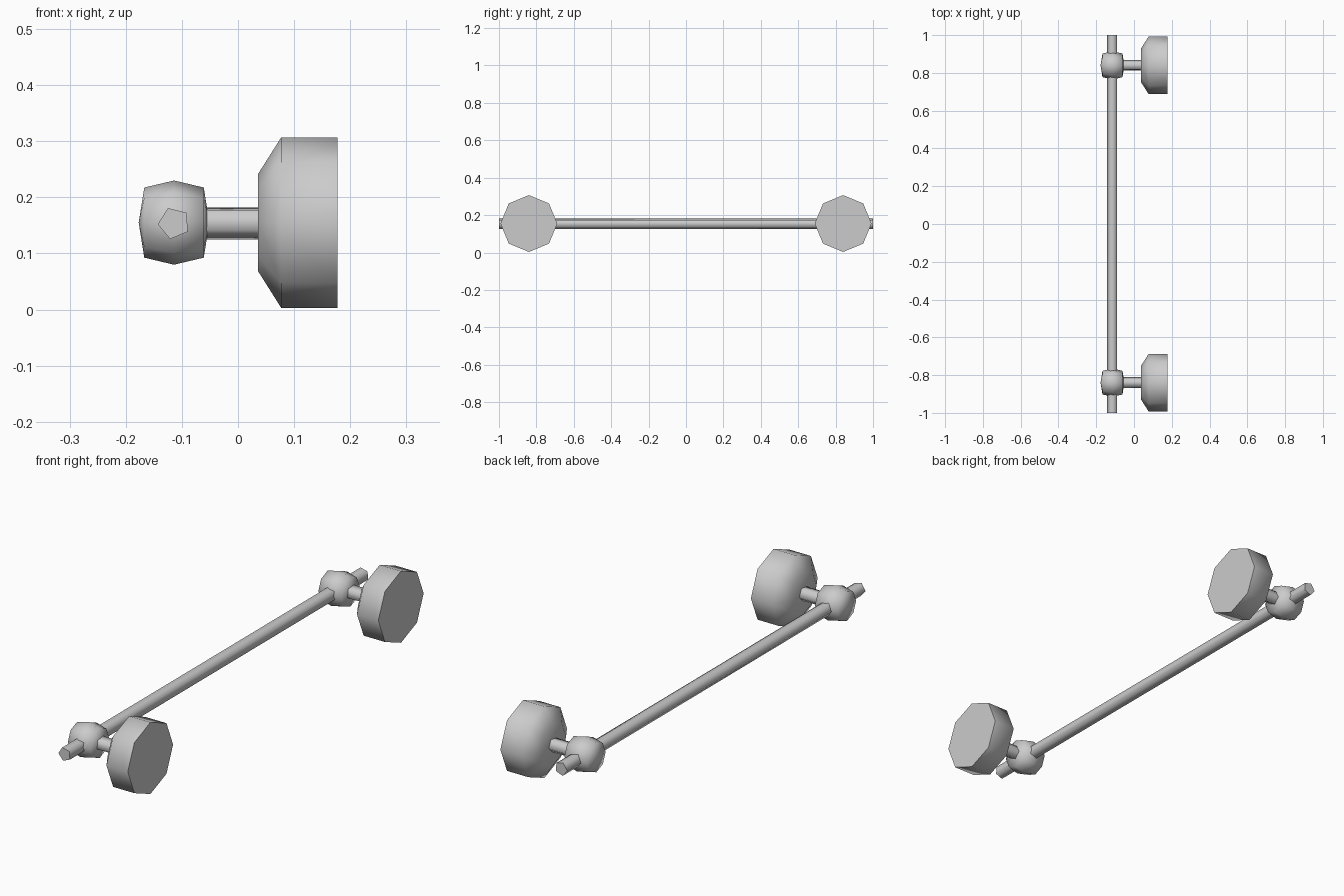
import bpy, bmesh, math
from mathutils import Matrix

cube = bpy.data.objects.get("Cube")
if cube:
    bpy.data.objects.remove(cube)

metal = bpy.data.materials.new("grey_metal")
metal.use_nodes = True
grey = (0.6, 0.6, 0.6, 1)
metal.diffuse_color = grey
metal.node_tree.nodes["Principled BSDF"].inputs["Base Color"].default_value = grey

AXIS_Z = 0.155
ROD_X = -0.114


def lathe(name, profile, sides, turn, rotation, location):
    """Spin (height, radius) pairs round local z, then rotate and place."""
    bm = bmesh.new()
    rings = []
    for h, r in profile:
        if r == 0:
            rings.append([bm.verts.new((0, 0, h))])
            continue
        angles = [math.radians(turn) + math.tau * i / sides for i in range(sides)]
        rings.append([bm.verts.new((r * math.cos(a), r * math.sin(a), h)) for a in angles])
    for low, high in zip(rings, rings[1:]):
        for i in range(sides):
            j = (i + 1) % sides
            if len(low) == 1:
                bm.faces.new((low[0], high[j], high[i]))
            elif len(high) == 1:
                bm.faces.new((low[i], low[j], high[0]))
            else:
                bm.faces.new((low[i], low[j], high[j], high[i]))
    # Close open ends
    for ring in (rings[0], rings[-1]):
        if len(ring) > 1:
            bm.faces.new(ring)
    bmesh.ops.recalc_face_normals(bm, faces=bm.faces)
    bmesh.ops.transform(bm, matrix=Matrix.Translation(location) @ rotation, verts=bm.verts)
    mesh = bpy.data.meshes.new(name)
    bm.to_mesh(mesh)
    bm.free()
    mesh.materials.append(metal)
    obj = bpy.data.objects.new(name, mesh)
    bpy.context.collection.objects.link(obj)
    bpy.ops.object.select_all(action='DESELECT')
    obj.select_set(True)
    bpy.context.view_layer.objects.active = obj
    bpy.ops.object.shade_smooth_by_angle(angle=math.radians(75))
    return obj


along_x = Matrix.Rotation(math.pi / 2, 4, 'Y')
along_y = Matrix.Rotation(math.pi / 2, 4, 'X')

# Long five-sided rail
lathe("rail", [(-1, 0.029), (1, 0.029)], 5, 40, along_y, (ROD_X, 0, AXIS_Z - 0.001))

# A bracket at each end: wall mount, stem and rounded knuckle
for side, y in (("front", -0.84), ("back", 0.84)):
    lathe(side + "_wall_mount", [(0.036, 0.087), (0.077, 0.152), (0.177, 0.152)],
          8, 0, along_x, (0, y, AXIS_Z))
    lathe(side + "_stem", [(-0.08, 0.03), (0.05, 0.03)], 5, 8, along_x, (0, y, AXIS_Z))
    lathe(side + "_knuckle",
          [(-0.063, 0), (-0.053, 0.0625), (0, 0.075), (0.053, 0.0625), (0.063, 0)],
          8, 0, along_x, (ROD_X, y, AXIS_Z))
